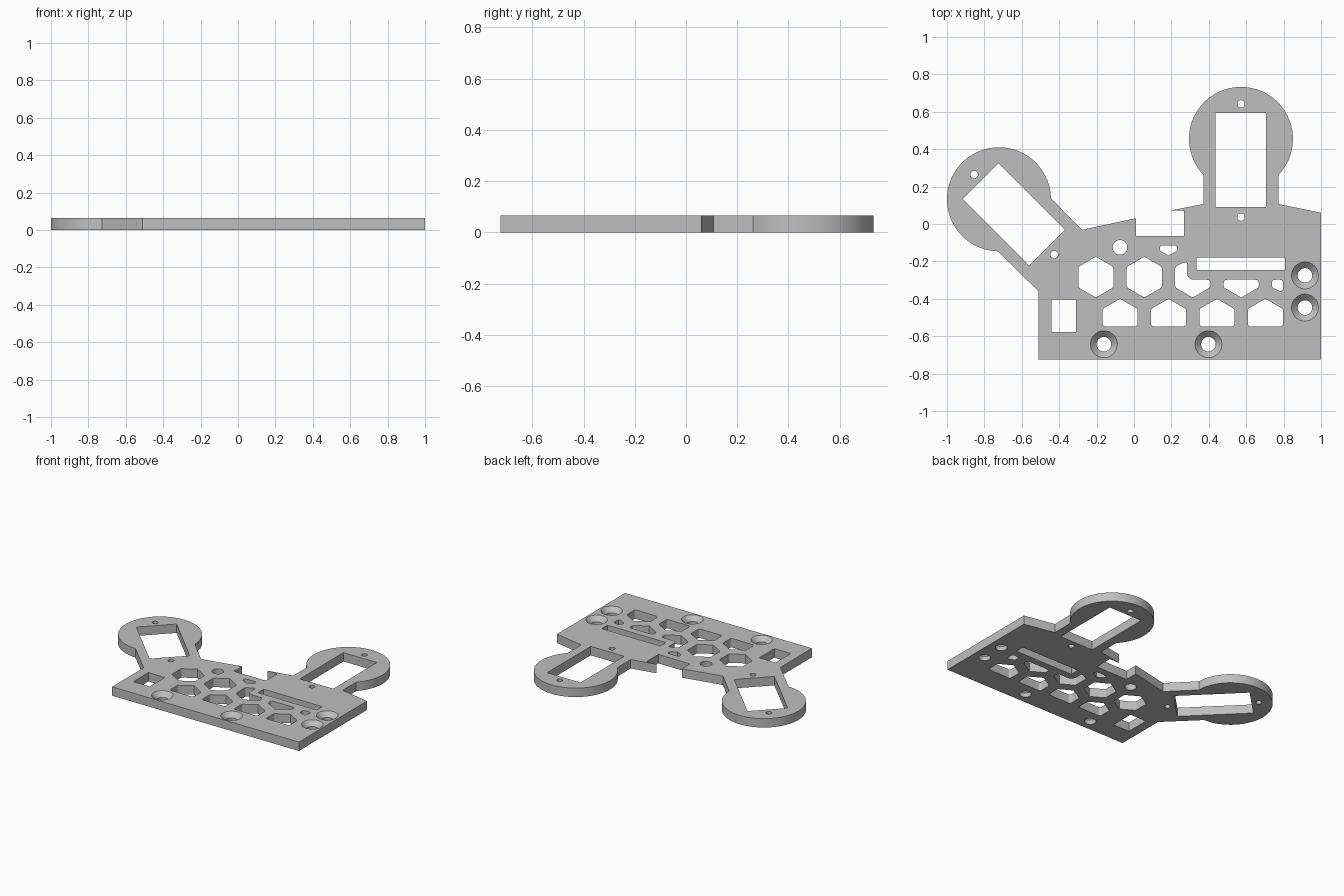
import bpy, bmesh
from math import sin, cos, radians, degrees, asin, sqrt, tan
from mathutils import Vector, Matrix

if "Cube" in bpy.data.objects:
    bpy.data.objects.remove(bpy.data.objects["Cube"], do_unlink=True)

THICK = 0.065
RING_R, NECK = 0.278, 0.2          # servo ring radius, half width of its neck
HEX_R, HEX_A = 0.109, 0.094        # hexagon corner radius and apothem
ROUND = 0.018


def arc(cx, cy, r, a0, a1, n):
    """Points along an arc, angles in degrees, both ends included."""
    return [(cx + r * cos(radians(a0 + (a1 - a0) * i / n)),
             cy + r * sin(radians(a0 + (a1 - a0) * i / n))) for i in range(n + 1)]


def circle(cx, cy, r, n=32):
    return arc(cx, cy, r, 0, 360, n)[:-1]


def rect(x0, y0, x1, y1):
    return [(x0, y0), (x1, y0), (x1, y1), (x0, y1)]


def rounded(pts, radii):
    """Round polygon corners; radii is one number or one per corner."""
    if not isinstance(radii, (list, tuple)):
        radii = [radii] * len(pts)
    out = []
    for i, r in enumerate(radii):
        p = Vector(pts[i])
        a = Vector(pts[i - 1]) - p
        b = Vector(pts[(i + 1) % len(pts)]) - p
        if r == 0:
            out.append(tuple(p))
            continue
        half = a.angle(b) / 2
        d = min(r / tan(half), a.length * 0.45, b.length * 0.45)
        s, e = p + a.normalized() * d, p + b.normalized() * d
        for k in range(6):
            t = k / 5
            out.append(tuple(s * (1 - t) ** 2 + p * 2 * t * (1 - t) + e * t * t))
    return out


def hexagon(cx, cy):
    h = HEX_R / 2
    pts = [(cx, cy + HEX_R), (cx - HEX_A, cy + h), (cx - HEX_A, cy - h),
           (cx, cy - HEX_R), (cx + HEX_A, cy - h), (cx + HEX_A, cy + h)]
    return rounded(pts, [0, ROUND, ROUND] * 2)


def hex_flat_bottom(cx, cy, floor):
    h = HEX_R / 2
    pts = [(cx, cy + HEX_R), (cx - HEX_A, cy + h), (cx - HEX_A, floor),
           (cx + HEX_A, floor), (cx + HEX_A, cy + h)]
    return rounded(pts, [0, ROUND, ROUND, ROUND, ROUND])


def servo_holes(cx, cy, turn):
    """Servo window and its two screw holes, turned about the ring centre."""
    rot = Matrix.Rotation(radians(turn), 2)
    shapes = [rect(-0.135, -0.365, 0.135, 0.138),
              circle(0, 0.187, 0.02, 20), circle(0, -0.418, 0.02, 20)]
    return [[tuple(rot @ Vector(p) + Vector((cx, cy))) for p in s] for s in shapes]


# Plate outline with both servo rings
right_c, left_c = (0.572, 0.455), (-0.722, 0.132)
half = degrees(asin(NECK / RING_R))
outline = [(-0.51, -0.725), (1, -0.725), (1, 0.06), (0.772, 0.107)]
outline += arc(*right_c, RING_R, -90 + half, 270 - half, 64)
outline += [(0.372, 0.107), (0.19, 0.071), (0.268, 0.071), (0.268, -0.063),
            (0.011, -0.063), (0.011, 0.031), (-0.277, -0.031)]
outline += arc(*left_c, RING_R, -45 + half, 315 - half, 64)
outline += [(-0.51, -0.361)]

# Openings
holes = servo_holes(*right_c, 0) + servo_holes(*left_c, 45)
holes += [rect(-0.441, -0.578, -0.309, -0.404),       # square window
          rect(0.334, -0.246, 0.807, -0.18),          # long slot
          circle(-0.075, -0.125, 0.039)]              # cable hole

# Hexagon lattice, clipped around the slot and the lower edge
PITCH, ROW = 0.259, -0.284
X0 = -0.204
LOW = ROW - HEX_R
holes += [hexagon(X0 + i * PITCH, ROW) for i in range(2)]
holes += [hex_flat_bottom(X0 + (i + 0.5) * PITCH, ROW - 0.225, -0.548) for i in range(4)]
c = X0 + 2 * PITCH
side = ROW - HEX_R / 2
CLIP = -0.298
holes.append(rounded(
    [(c - HEX_A, ROW + HEX_R / 2), (c - HEX_A, side), (c, LOW), (c + HEX_A, side),
     (c + HEX_A, CLIP), (0.283, CLIP), (0.283, -0.205), (0.265, -0.205)],
    [ROUND, ROUND, 0, ROUND, ROUND, 0.05, ROUND, 0.01]))
c += PITCH
holes.append(rounded(
    [(c - HEX_A, CLIP), (c - HEX_A, side), (c, LOW), (c + HEX_A, side), (c + HEX_A, CLIP)],
    [ROUND, ROUND, 0, ROUND, ROUND]))
c += PITCH
holes.append(rounded(
    [(c - HEX_A, CLIP), (c - HEX_A, side), (0.797, -0.367), (0.797, CLIP)], ROUND))
c = X0 + 1.5 * PITCH
holes.append(rounded(
    [(c - 0.046, -0.115), (c - 0.046, -0.143), (c, -0.168), (c + 0.046, -0.143),
     (c + 0.046, -0.115)], [ROUND, ROUND, 0, ROUND, ROUND]))

# Countersunk screw holes
screws = [(0.914, -0.275), (0.914, -0.447), (-0.161, -0.643), (0.398, -0.643)]
holes += [circle(x, y, 0.039) for x, y in screws]

# Flat plate sheet
bm = bmesh.new()
for loop in [outline] + holes:
    vs = [bm.verts.new((x, y, 0)) for x, y in loop]
    for i, v in enumerate(vs):
        bm.edges.new((vs[i - 1], v))
bmesh.ops.triangle_fill(bm, use_beauty=True, use_dissolve=False, edges=bm.edges[:],
                        normal=(0, 0, 1))
bm.normal_update()
bmesh.ops.reverse_faces(bm, faces=[f for f in bm.faces if f.normal.z < 0])
mesh = bpy.data.meshes.new("mounting_plate")
bm.to_mesh(mesh)
bm.free()
plate = bpy.data.objects.new("mounting_plate", mesh)
bpy.context.collection.objects.link(plate)

# Cone cutters for the countersinks
bm = bmesh.new()
for x, y in screws:
    bmesh.ops.create_cone(bm, cap_ends=True, segments=40, radius1=0.03, radius2=0.082,
                          depth=0.052, matrix=Matrix.Translation((x, y, 0.049)))
cut_mesh = bpy.data.meshes.new("countersink_cutter")
bm.to_mesh(cut_mesh)
bm.free()
cutter = bpy.data.objects.new("countersink_cutter", cut_mesh)
cutter.hide_render = True
bpy.context.collection.objects.link(cutter)

# Thickness and countersinks
solid = plate.modifiers.new("thickness", "SOLIDIFY")
solid.thickness = THICK
solid.offset = 1
cut = plate.modifiers.new("countersinks", "BOOLEAN")
cut.operation = "DIFFERENCE"
cut.solver = "EXACT"
cut.object = cutter
bpy.ops.object.select_all(action="DESELECT")
plate.select_set(True)
bpy.context.view_layer.objects.active = plate
for name in ("thickness", "countersinks"):
    bpy.ops.object.modifier_apply(modifier=name)
bpy.data.objects.remove(cutter, do_unlink=True)

# Grey plastic
mat = bpy.data.materials.new("grey_plastic")
mat.use_nodes = True
grey = (0.52, 0.52, 0.52, 1)
mat.diffuse_color = grey
mat.node_tree.nodes["Principled BSDF"].inputs["Base Color"].default_value = grey
plate.data.materials.clear()
plate.data.materials.append(mat)
bpy.ops.object.shade_smooth_by_angle(angle=radians(25))
